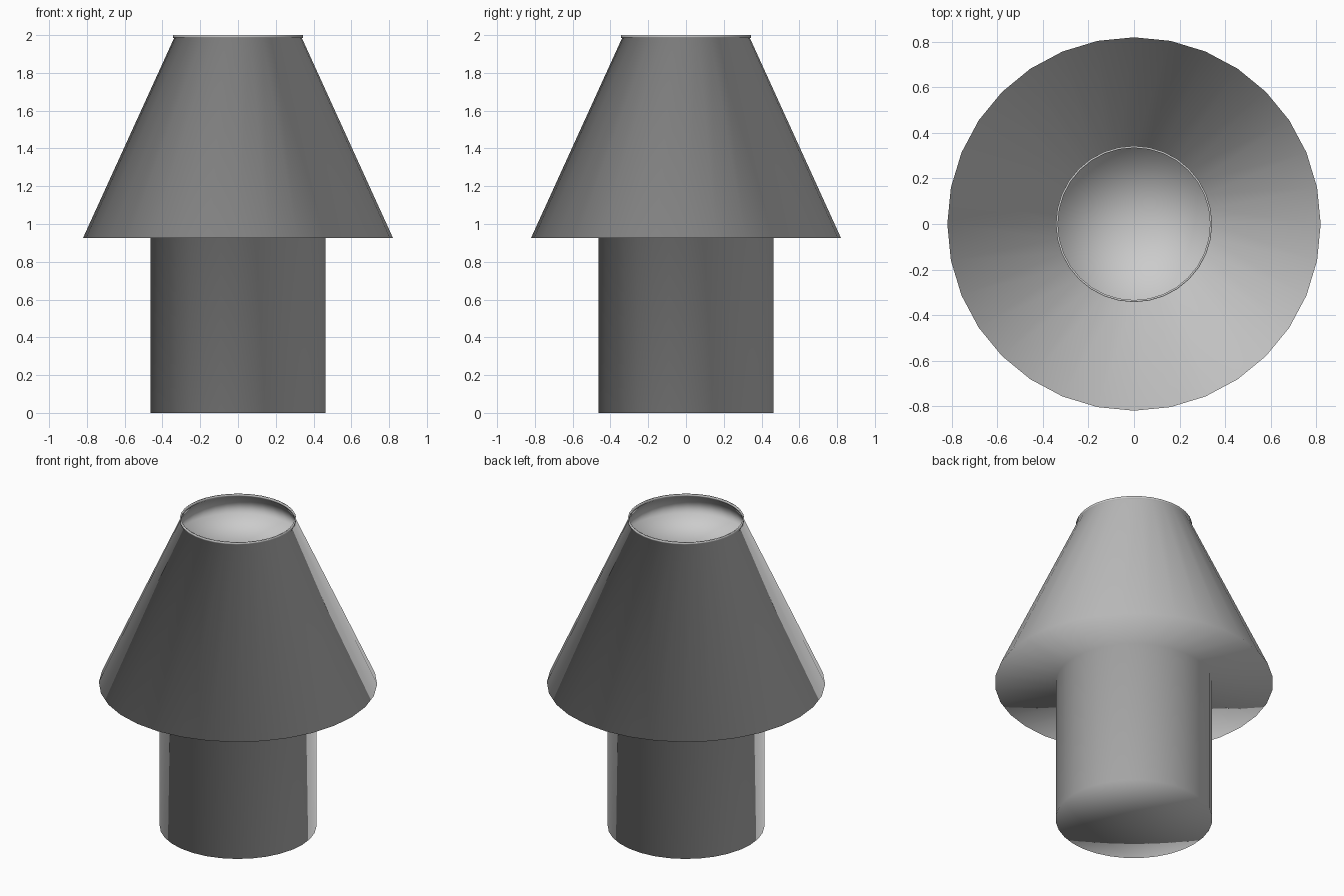
import bpy, bmesh, math

if "Cube" in bpy.data.objects:
    bpy.data.objects.remove(bpy.data.objects["Cube"])

SIDES = 32


def lathe(name, profile):
    """Revolve (radius, z) points around z; radius 0 becomes a single pole."""
    bm = bmesh.new()
    rings = []
    for r, z in profile:
        if r == 0:
            rings.append([bm.verts.new((0, 0, z))] * SIDES)
        else:
            rings.append([bm.verts.new((r * math.cos(math.tau * i / SIDES),
                                        r * math.sin(math.tau * i / SIDES), z))
                          for i in range(SIDES)])
    for a, b in zip(rings, rings[1:]):
        for i in range(SIDES):
            j = (i + 1) % SIDES
            corners = list(dict.fromkeys((a[i], a[j], b[j], b[i])))
            bm.faces.new(corners).smooth = True
    bmesh.ops.recalc_face_normals(bm, faces=bm.faces)
    mesh = bpy.data.meshes.new(name)
    bm.to_mesh(mesh)
    bm.free()
    obj = bpy.data.objects.new(name, mesh)
    bpy.context.collection.objects.link(obj)
    return obj


# One continuous, fully smooth turned body
lathe("table_lamp", [
    (0, 0), (0.462, 0), (0.462, 0.927),             # closed foot
    (0.82, 0.927), (0.338, 1.985),                  # underside and tapered shade
    (0.343, 1.985), (0.343, 2.0),                   # thin lip, outside
    (0.334, 2.0), (0.334, 1.985), (0.338, 1.985),   # thin lip, inside
    (0.39, 1.85), (0, 1.85),                        # recessed top
])
